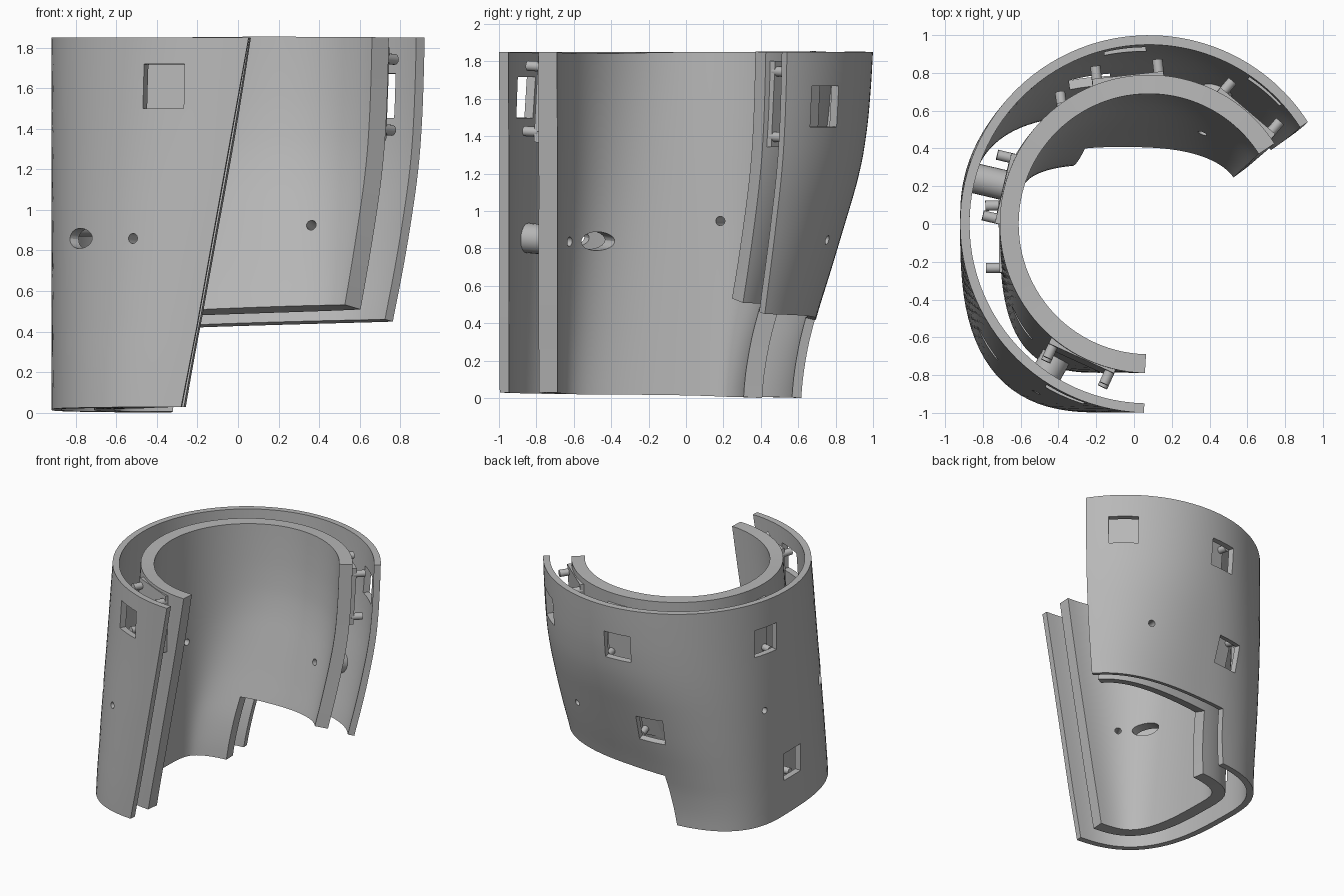
import bpy, bmesh, math
from mathutils import Vector, Matrix

cube = bpy.data.objects.get("Cube")
if cube:
    bpy.data.objects.remove(cube, do_unlink=True)

grey = bpy.data.materials.new("plain_grey")
grey.use_nodes = True
GREY = (0.48, 0.48, 0.48, 1)
grey.diffuse_color = GREY
grey.node_tree.nodes["Principled BSDF"].inputs["Base Color"].default_value = GREY

TOP = 1.85
GAP = 0.21          # outer skin to inner shell
INNER_THICK = 0.1
OUTER_THICK = 0.05
# Back bulge of the body against height
PROFILE = [(-1, .62), (0, .62), (.2, .64), (.42, .69), (.6, .75), (.8, .81),
           (1, .87), (1.2, .93), (1.4, .965), (1.6, .985), (TOP, 1), (3, 1.04)]


def profile(z):
    for (z0, y0), (z1, y1) in zip(PROFILE, PROFILE[1:]):
        if z <= z1:
            return y0 + (y1 - y0) * (z - z0) / (z1 - z0)


def back(z):
    """Profile with its corners softened."""
    return sum(profile(z + d) for d in (-.12, -.06, 0, .06, .12)) / 5


def centre(z):
    return 0.08 - 0.53 * (1 - back(z))


def left_radius(z):
    return centre(z) + 0.92


# Squareness of the front and back halves, growing downwards
def front_power(z):
    return 2 + 0.8 * (1 - z / TOP)


def back_power(z):
    return 2 + 2 * (1 - back(z))


def skin(a, z):
    """Point on the outer skin at an angle and height."""
    c, s = math.cos(a), math.sin(a)
    n = back_power(z) if s > 0 else front_power(z)
    r = (abs(c) ** n + abs(s) ** n) ** (-1 / n)
    rx = left_radius(z) if c < 0 else 1 - 0.15 * (1 - back(z))
    ry = back(z) if s > 0 else 1.0
    return Vector((centre(z) + rx * c * r, ry * s * r, z))


def flat_normal(a, z):
    t = skin(a + .01, z) - skin(a - .01, z)
    return Vector((t.y, -t.x, 0)).normalized()


def frame(deg, z, depth, du=0, dv=0):
    """Matrix with Z outward and Y up, sunk below the skin by depth."""
    a = math.radians(deg)
    t = (skin(a + .01, z) - skin(a - .01, z)).normalized()
    u = skin(a, z + .08) - skin(a, z - .08)
    n = t.cross(u).normalized()
    u = n.cross(t)
    p = skin(a, z) - n * depth + t * du + u * dv
    m = Matrix((t, u, n)).transposed().to_4x4()
    m.translation = p
    return m


def other_side(v, n):
    return (1 - abs(v) ** n) ** (1 / n)


# Angles of the three upright edges
def end_angle(z):
    y = (0.54 - 0.39 * (1 - back(z))) / back(z)
    return math.atan2(y, other_side(y, back_power(z)))


def step_angle(z, notch):
    x = (-0.35 + 0.06 * min(z, notch) / notch - centre(z)) / left_radius(z)
    return math.atan2(other_side(x, back_power(z)), x)


def front_angle(z):
    x = (-0.28 + 0.18 * z - centre(z)) / left_radius(z)
    return 2 * math.pi - math.atan2(other_side(x, front_power(z)), x)


def finish(bm, name):
    mesh = bpy.data.meshes.new(name)
    bm.to_mesh(mesh)
    bm.free()
    mesh.materials.append(grey)
    ob = bpy.data.objects.new(name, mesh)
    bpy.context.collection.objects.link(ob)
    return ob


def smooth(ob):
    bpy.ops.object.select_all(action='DESELECT')
    ob.select_set(True)
    bpy.context.view_layer.objects.active = ob
    for mod in list(ob.modifiers):
        bpy.ops.object.modifier_apply(modifier=mod.name)
    bpy.ops.object.shade_smooth_by_angle(angle=math.radians(30))


def box(bm, m, w, h, d):
    bmesh.ops.create_cube(bm, size=1, matrix=m @ Matrix.Diagonal((w, h, d, 1)))


def rod(bm, m, r, length, stretch=1, sides=24):
    bmesh.ops.create_cone(bm, cap_ends=True, segments=sides, radius1=r, radius2=r,
                          depth=length, matrix=m @ Matrix.Diagonal((stretch, 1, 1, 1)))


def cut(ob, cutter):
    mod = ob.modifiers.new("cut", 'BOOLEAN')
    mod.operation = 'DIFFERENCE'
    mod.solver = 'EXACT'
    mod.object = cutter


def shell(name, depth, thick, notch):
    """Open curved wall with a step cut from the lower back."""
    bm = bmesh.new()
    low, high, near, far = 8, 26, 34, 48
    rows = [notch * i / low for i in range(low)]
    rows += [notch + (TOP - notch) * i / high for i in range(high + 1)]
    grid = []
    for z in rows:
        a0, a1, a2 = end_angle(z), step_angle(z, notch), front_angle(z)
        angles = [a0 + (a1 - a0) * i / near for i in range(near)]
        angles += [a1 + (a2 - a1) * i / far for i in range(far + 1)]
        line = []
        for a in angles:
            p = skin(a, z) - flat_normal(a, z) * depth
            p.z += 0.015 * (1 - math.sin(a)) * max(0, 1 - z / notch)
            p.z += 0.03 * math.cos(a) * max(0, 1 - abs(z - notch) / notch)
            line.append(bm.verts.new(p))
        grid.append(line)
    for j in range(len(rows) - 1):
        for i in range(near + far):
            if j >= low or i >= near:
                bm.faces.new((grid[j][i], grid[j][i + 1],
                              grid[j + 1][i + 1], grid[j + 1][i]))
    bmesh.ops.delete(bm, geom=[v for v in bm.verts if not v.link_faces], context='VERTS')
    ob = finish(bm, name)
    mod = ob.modifiers.new("thickness", 'SOLIDIFY')
    mod.thickness = thick
    mod.offset = -1
    mod.use_even_offset = True
    return ob


WINDOWS = [(244, 1.61), (49, 1.56), (97, 1.52), (166, 1.52), (104, .82), (184, .41)]
BOSSES = [(238, .86), (163, .95), (62, .845)]

# Cutters
bm = bmesh.new()
for deg, z in WINDOWS:
    box(bm, frame(deg, z, .02), .22, .22, .2)
window_cutter = finish(bm, "window_cutter")
bm = bmesh.new()
for deg, z in BOSSES:
    rod(bm, frame(deg, z, .15), .025, .6)
rod(bm, frame(217, .86, .15), .05, .7, stretch=2.1)
hole_cutter = finish(bm, "hole_cutter")
cutters = [window_cutter, hole_cutter]
for c in cutters:
    c.hide_render = True

# Walls
outer_shell = shell("outer_shell", 0, OUTER_THICK, .425)
inner_shell = shell("inner_shell", GAP, INNER_THICK, .485)
cut(outer_shell, window_cutter)
cut(outer_shell, hole_cutter)
cut(inner_shell, hole_cutter)

# Hollow spacers joining the walls
bm = bmesh.new()
for deg, z in BOSSES:
    rod(bm, frame(deg, z, .13), .08, .19)
spacers = finish(bm, "spacers")
cut(spacers, hole_cutter)
parts = [outer_shell, inner_shell, spacers]

# Mounting pads with four pegs behind each window
for k, (deg, z) in enumerate(WINDOWS):
    bm = bmesh.new()
    box(bm, frame(deg, z, GAP + .02), .38, .46, .05)
    parts.append(finish(bm, f"mounting_pad_{k + 1}"))
    bm = bmesh.new()
    for sx in (-1, 1):
        for sz in (-1, 1):
            rod(bm, frame(deg, z, GAP - .03, sx * .165, sz * .175), .027, .09, sides=16)
    parts.append(finish(bm, f"pegs_{k + 1}"))

for ob in parts:
    smooth(ob)
for c in cutters:
    bpy.data.objects.remove(c, do_unlink=True)

# Centre on the ground
bpy.context.view_layer.update()
pts = [ob.matrix_world @ v.co for ob in parts for v in ob.data.vertices]
lo = Vector([min(p[i] for p in pts) for i in range(3)])
hi = Vector([max(p[i] for p in pts) for i in range(3)])
shift = Vector((-(lo.x + hi.x) / 2, -(lo.y + hi.y) / 2, -lo.z))
for ob in parts:
    ob.data.transform(Matrix.Translation(shift))
